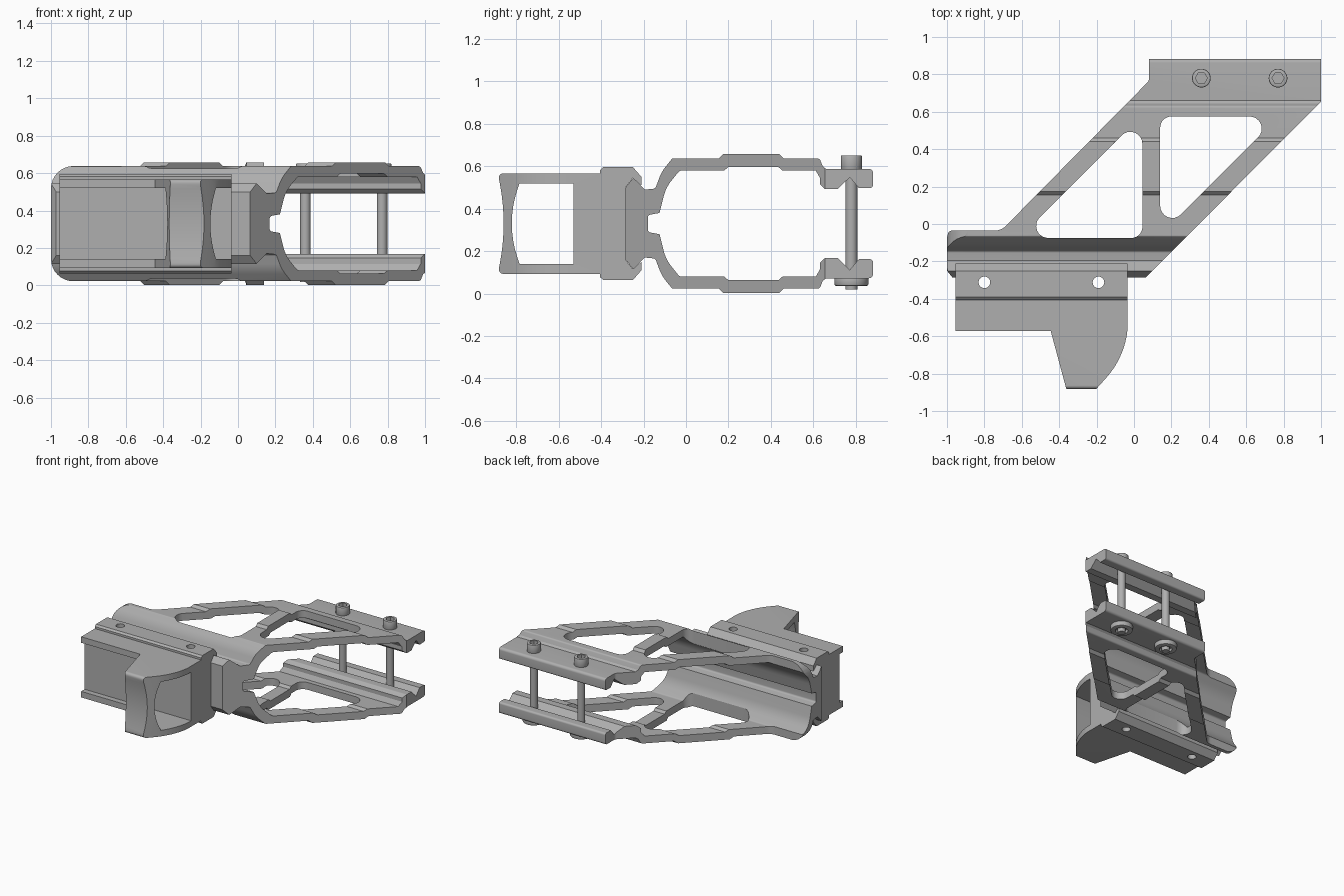
import bpy, bmesh, math
from mathutils import Vector

if "Cube" in bpy.data.objects:
    bpy.data.objects.remove(bpy.data.objects["Cube"])

MID = 0.33  # height of the symmetry plane


def fillet(pts, seg=8):
    """Round the corners of a closed polygon of (a, b[, radius]) points."""
    out, n = [], len(pts)
    for i, p in enumerate(pts):
        c = Vector(p[:2])
        r = p[2] if len(p) > 2 else 0
        if not r:
            out.append(c)
            continue
        u = (Vector(pts[i - 1][:2]) - c).normalized()
        v = (Vector(pts[(i + 1) % n][:2]) - c).normalized()
        half = u.angle(v) / 2
        centre = c + (u + v).normalized() * r / math.sin(half)
        d = r / math.tan(half)
        s, e = c + u * d - centre, c + v * d - centre
        a0, a1 = math.atan2(s.y, s.x), math.atan2(e.y, e.x)
        da = (a1 - a0 + math.pi) % (2 * math.pi) - math.pi
        for k in range(seg + 1):
            a = a0 + da * k / seg
            out.append(centre + Vector((math.cos(a), math.sin(a))) * r)
    return out


def mirrored(half):
    """Close an upper half profile by mirroring it about the mid height."""
    low = [(p[0], 2 * MID - p[1], *p[2:]) for p in reversed(half) if abs(p[1] - MID) > 1e-5]
    return half + low


def ngon(x, y, r, n=32):
    return [(x + r * math.cos(2 * math.pi * k / n), y + r * math.sin(2 * math.pi * k / n)) for k in range(n)]


def prism(name, pts, axis, lo, hi):
    place = {'x': lambda p, t: (t, p[0], p[1]),
             'y': lambda p, t: (p[0], t, p[1]),
             'z': lambda p, t: (p[0], p[1], t)}[axis]
    bm = bmesh.new()
    pts = fillet(pts)
    a = [bm.verts.new(place(p, lo)) for p in pts]
    b = [bm.verts.new(place(p, hi)) for p in pts]
    bm.faces.new(a)
    bm.faces.new(b[::-1])
    for i in range(len(pts)):
        j = (i + 1) % len(pts)
        bm.faces.new((a[i], a[j], b[j], b[i]))
    bmesh.ops.recalc_face_normals(bm, faces=bm.faces)
    me = bpy.data.meshes.new(name)
    bm.to_mesh(me)
    bm.free()
    ob = bpy.data.objects.new(name, me)
    bpy.context.collection.objects.link(ob)
    return ob


def activate(ob):
    bpy.ops.object.select_all(action='DESELECT')
    ob.select_set(True)
    bpy.context.view_layer.objects.active = ob


def cut(ob, tool, op='DIFFERENCE'):
    activate(ob)
    m = ob.modifiers.new("cut", 'BOOLEAN')
    m.operation, m.object, m.solver = op, tool, 'EXACT'
    bpy.ops.object.modifier_apply(modifier=m.name)
    bpy.data.objects.remove(tool)


def bevel(ob, width):
    activate(ob)
    m = ob.modifiers.new("bevel", 'BEVEL')
    m.width, m.segments, m.limit_method, m.angle_limit = width, 2, 'ANGLE', math.radians(50)
    bpy.ops.object.modifier_apply(modifier=m.name)


# Dark grey metal
metal = bpy.data.materials.new("dark_grey_metal")
metal.diffuse_color = (0.43, 0.43, 0.43, 1)
metal.use_nodes = True
metal.node_tree.nodes["Principled BSDF"].inputs["Base Color"].default_value = metal.diffuse_color


def finish(ob):
    activate(ob)
    bpy.ops.object.shade_smooth_by_angle(angle=math.radians(28))
    ob.data.materials.clear()
    ob.data.materials.append(metal)


# Two-armed bracket: side profile of rail, arm and clamping jaw
arm = [(-0.285, 0.50), (-0.25, 0.545), (-0.195, 0.49), (-0.145, 0.495, 0.015),
       (-0.115, 0.575, 0.2), (-0.065, 0.637, 0.01), (0.155, 0.637), (0.175, 0.657),
       (0.44, 0.657), (0.46, 0.637), (0.63, 0.637, 0.015), (0.645, 0.60), (0.66, 0.588),
       (0.882, 0.588, 0.02), (0.882, 0.498, 0.015), (0.815, 0.498), (0.772, 0.548),
       (0.715, 0.492), (0.655, 0.492, 0.015), (0.632, 0.515), (0.632, 0.545),
       (0.612, 0.58), (0.455, 0.58), (0.435, 0.597), (0.20, 0.597), (0.18, 0.58),
       (-0.03, 0.58, 0.02), (-0.095, 0.50, 0.2), (-0.125, 0.38), (-0.18, 0.37, 0.015)]
bracket = prism("bracket", mirrored(arm), 'x', -1.1, 1.1)

# Slanted plan outline
outline = [(-1, -0.25), (-0.96, -0.30), (0.05, -0.30), (1, 0.655), (1, 0.95), (0.08, 0.95),
           (0.08, 0.765, 0.03), (-0.71, -0.035, 0.08), (-0.80, -0.035), (-1, -0.035, 0.03)]
cut(bracket, prism("outline_cutter", outline, 'z', -0.3, 1), 'INTERSECT')

# Rounded left end
end = [(-1, MID), (-1, 0.638, 0.12), (-0.6, 0.638), (-0.6, 0.8), (1.2, 0.8), (1.2, MID)]
cut(bracket, prism("end_cutter", mirrored(end), 'y', -1, 1.1), 'INTERSECT')

# Triangular windows through both arms
for tri in ([(-0.615, -0.075, 0.065), (0.045, -0.075, 0.06), (0.045, 0.585, 0.065)],
            [(0.14, -0.06, 0.065), (0.775, 0.575, 0.065), (0.14, 0.575, 0.06)]):
    cut(bracket, prism("window_cutter", tri, 'z', -0.3, 1))

# Front clamp with hollow hook: side profile, hollow, then plan outline
shell = [(-0.842, MID, 1.0), (-0.882, 0.54), (-0.882, 0.567, 0.02), (-0.405, 0.567),
         (-0.405, 0.583), (-0.39, 0.596), (-0.25, 0.596), (-0.21, 0.55), (-0.21, 0.51),
         (-0.25, 0.546), (-0.286, 0.50)]
clamp = prism("front_clamp", mirrored(shell), 'x', -0.955, -0.035)
hollow = [(-0.85, MID, 0.5), (-0.785, 0.52), (-0.53, 0.52)]
cut(clamp, prism("hollow_cutter", mirrored(hollow), 'x', -1.2, 0.2))
plan = [(-1.1, -0.1), (-1.1, -0.573), (-0.445, -0.573), (-0.357, -0.9), (-0.215, -0.9),
        (-0.20, -0.88), (-0.03, -0.69, 0.45), (-0.034, -0.40), (-0.034, -0.1)]
cut(clamp, prism("plan_cutter", plan, 'z', -0.3, 1), 'INTERSECT')

# Screw holes in the clamp
for x in (-0.80, -0.19):
    for ob in (clamp, bracket):
        cut(ob, prism("hole_cutter", ngon(x, -0.312, 0.031), 'z', -0.3, 1))

finish(bracket)
finish(clamp)

# Cross bolts: shank, socket head and flanged nut
for i, x in enumerate((0.36, 0.77)):
    y = 0.78
    shank = prism(f"bolt_shank_{i}", ngon(x, y, 0.028), 'z', 0.018, 0.60)
    head = prism(f"bolt_head_{i}", ngon(x, y, 0.05), 'z', 0.58, 0.652)
    bevel(head, 0.006)
    cut(head, prism("socket_cutter", ngon(x, y, 0.032, 6), 'z', 0.615, 0.8))
    nut = prism(f"flange_nut_{i}", ngon(x, y, 0.08), 'z', 0.036, 0.08)
    bevel(nut, 0.008)
    cut(nut, prism("recess_cutter", ngon(x, y, 0.045), 'z', -0.1, 0.06))
    for ob in (shank, head, nut):
        finish(ob)
